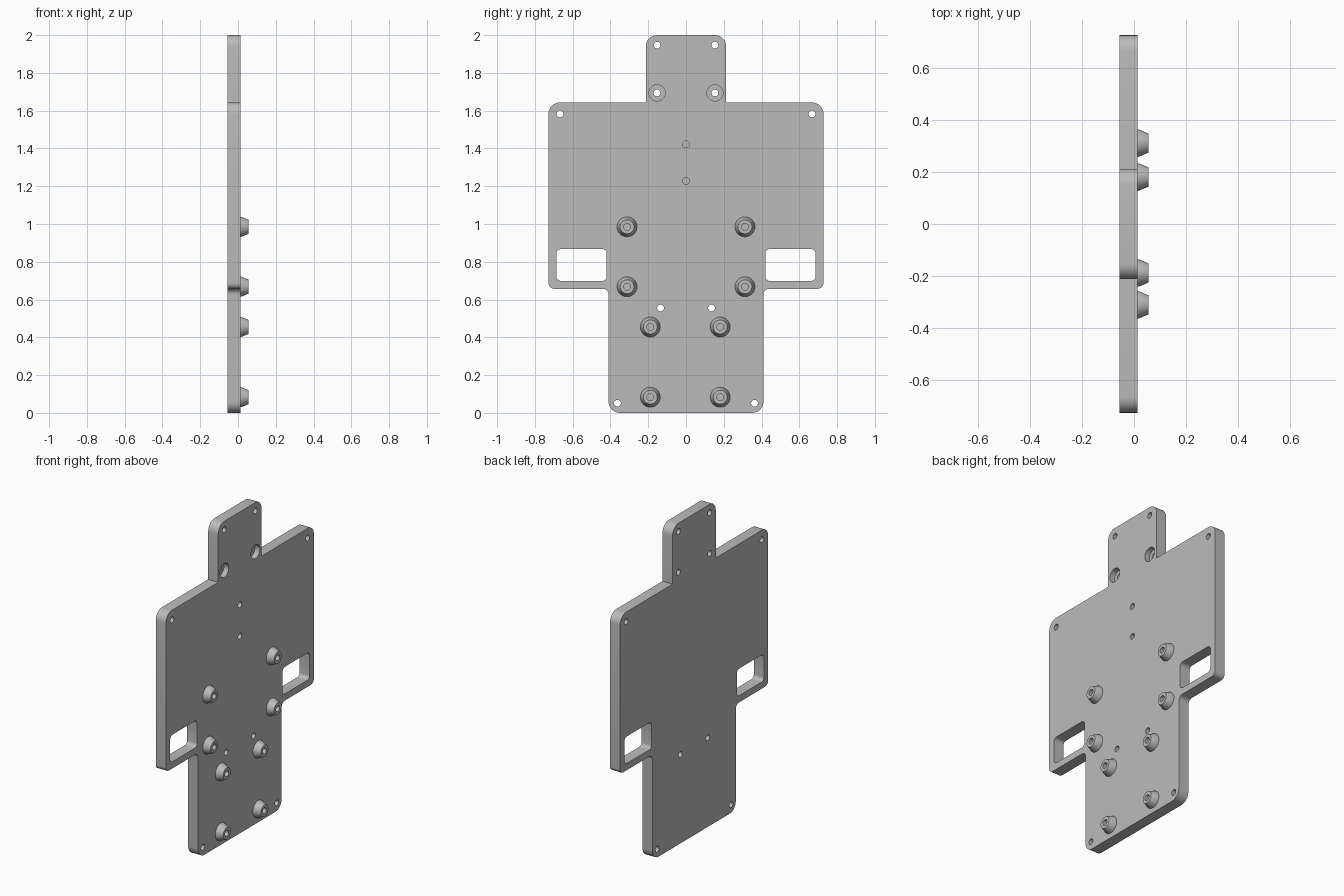
import bpy, bmesh
from math import sin, cos, pi, radians
from mathutils import Vector

cube = bpy.data.objects.get("Cube")
if cube:
    bpy.data.objects.remove(cube, do_unlink=True)

BACK, FACE, TIP = -0.056, 0.013, 0.056   # plate back, plate face, boss tip (x)
HOLE_R = 0.018

grey = bpy.data.materials.new("plain grey")
grey.use_nodes = True
grey.diffuse_color = (0.5, 0.5, 0.5, 1)
grey.node_tree.nodes["Principled BSDF"].inputs["Base Color"].default_value = grey.diffuse_color


def rounded(corners, steps=8):
    """Right-angled polygon of (y, z, radius) corners turned into a rounded loop."""
    loop = []
    for i, (y, z, r) in enumerate(corners):
        p = Vector((y, z))
        a = (Vector(corners[i - 1][:2]) - p).normalized()
        b = (Vector(corners[(i + 1) % len(corners)][:2]) - p).normalized()
        if not r:
            loop.append(p)
            continue
        c = p + (a + b) * r
        for k in range(steps + 1):
            t = pi / 2 * k / steps
            loop.append(c - b * r * cos(t) - a * r * sin(t))
    return loop


def circle(y, z, r, n=32):
    return [Vector((y + r * cos(2 * pi * k / n), z + r * sin(2 * pi * k / n))) for k in range(n)]


def add_prism(bm, loop, x0, x1):
    """Extrude a (y, z) loop along x."""
    face = bm.faces.new([bm.verts.new((x0, p.x, p.y)) for p in loop])
    grown = bmesh.ops.extrude_face_region(bm, geom=[face])["geom"]
    bmesh.ops.translate(bm, vec=(x1 - x0, 0, 0),
                        verts=[g for g in grown if isinstance(g, bmesh.types.BMVert)])


def finish(bm, name):
    bmesh.ops.recalc_face_normals(bm, faces=bm.faces[:])
    mesh = bpy.data.meshes.new(name)
    bm.to_mesh(mesh)
    bm.free()
    mesh.materials.append(grey)
    obj = bpy.data.objects.new(name, mesh)
    bpy.context.collection.objects.link(obj)
    return obj


def activate(obj):
    bpy.ops.object.select_all(action='DESELECT')
    obj.select_set(True)
    bpy.context.view_layer.objects.active = obj


def cut(target, cutter_bm):
    """Subtract a set of solids and remove the cutter."""
    cutter = finish(cutter_bm, "cutter")
    cutter.hide_render = True
    mod = target.modifiers.new("cut", 'BOOLEAN')
    mod.operation, mod.solver, mod.object = 'DIFFERENCE', 'EXACT', cutter
    activate(target)
    bpy.ops.object.modifier_apply(modifier=mod.name)
    bpy.data.objects.remove(cutter, do_unlink=True)


# Plate outline: half of it, mirrored
half = [(0.41, 0, 0.06), (0.41, 0.657, 0.03), (0.728, 0.657, 0.03),
        (0.728, 1.643, 0.06), (0.213, 1.643, 0), (0.213, 2, 0.06)]
bm = bmesh.new()
add_prism(bm, rounded(half + [(-y, z, r) for y, z, r in reversed(half)]), BACK, FACE)
plate = finish(bm, "plate")

# Boss centres, slightly offset on the lower pairs
bosses = [(s * y + off, z) for y, off, z in
          ((0.312, 0, 0.985), (0.312, 0, 0.668), (0.185, -0.004, 0.455), (0.185, -0.004, 0.083))
          for s in (-1, 1)]

# Windows, through holes and blind holes
bm = bmesh.new()
for s in (-1, 1):
    window = [(s * y, z, 0.022) for y, z in ((0.42, 0.699), (0.685, 0.699), (0.685, 0.867), (0.42, 0.867))]
    add_prism(bm, rounded(window, 6), -0.2, 0.2)
    for y, z in ((0.153, 1.947), (0.153, 1.694), (0.667, 1.583), (0.135, 0.555), (0.363, 0.051)):
        add_prism(bm, circle(s * y, z, HOLE_R), -0.2, 0.2)
for y, z in bosses + [(0, 1.422), (0, 1.227)]:
    add_prism(bm, circle(y, z, HOLE_R), -0.03, 0.2)
cut(plate, bm)

# Counterbores in the tab
bm = bmesh.new()
for s in (-1, 1):
    add_prism(bm, circle(s * 0.153, 1.694, 0.043), -0.02, 0.2)
cut(plate, bm)
activate(plate)
bpy.ops.object.shade_smooth_by_angle(angle=radians(30))

# Tapered bosses: turned rings with a hole down the middle
section = [(0.053, FACE - 0.002), (0.053, FACE + 0.004), (0.037, TIP), (HOLE_R, TIP), (HOLE_R, FACE - 0.002)]
for i, (y, z) in enumerate(bosses):
    bm = bmesh.new()
    rings = [[bm.verts.new((x, p.x, p.y)) for p in circle(y, z, r)] for r, x in section]
    for j, ring in enumerate(rings):
        prev = rings[j - 1]
        for k in range(len(ring)):
            bm.faces.new((prev[k - 1], prev[k], ring[k], ring[k - 1]))
    boss = finish(bm, f"boss_{i + 1}")
    activate(boss)
    bpy.ops.object.shade_smooth_by_angle(angle=radians(30))
